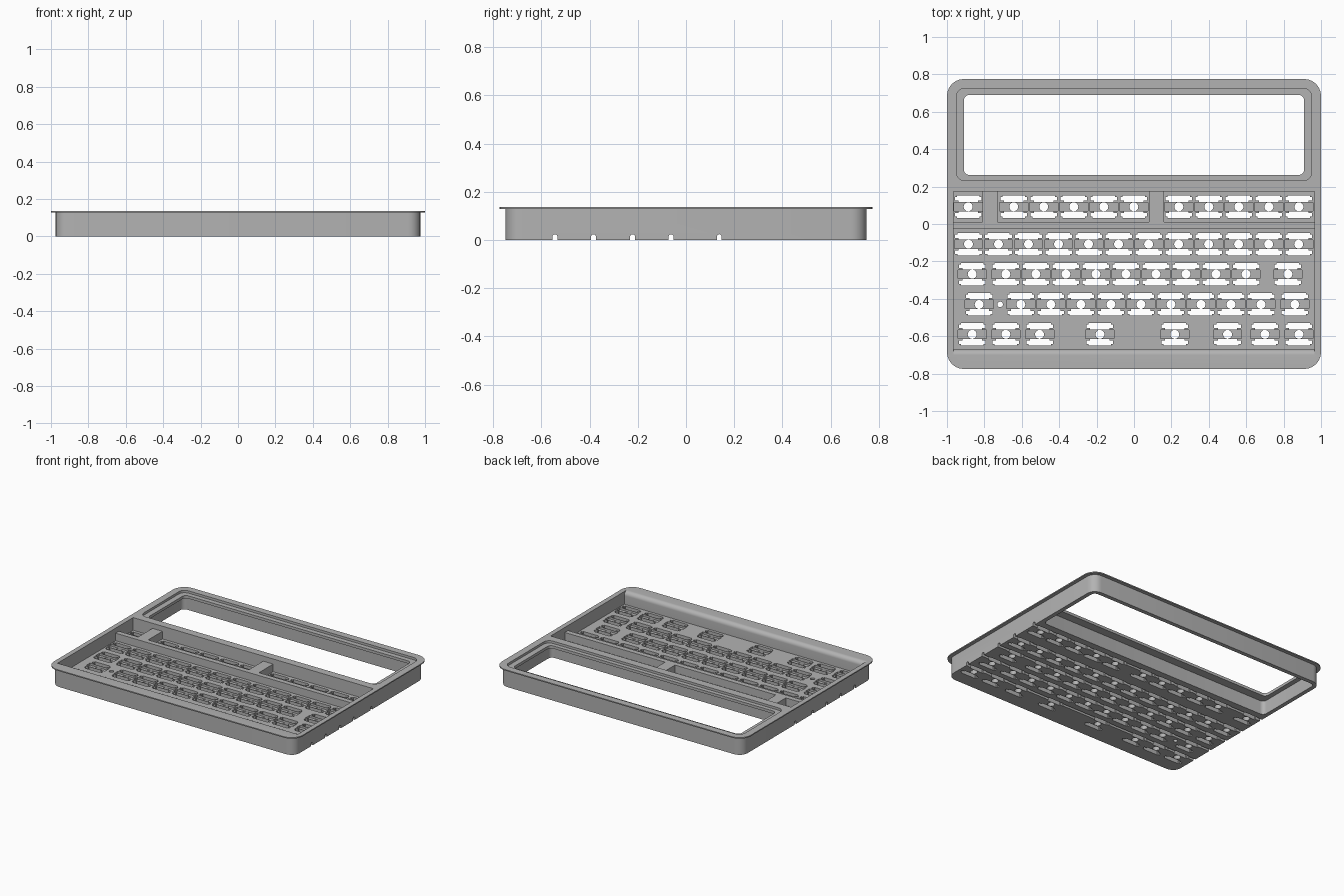
import bpy, bmesh
from math import pi, cos, sin
from mathutils import Vector

cube = bpy.data.objects.get("Cube")
if cube:
    bpy.data.objects.remove(cube)

grey = bpy.data.materials.new("neutral grey")
grey.use_nodes = True
GREY = (0.45, 0.45, 0.45, 1)
grey.diffuse_color = GREY
grey.node_tree.nodes["Principled BSDF"].inputs["Base Color"].default_value = GREY

TOP, FLOOR, RIDGE = 0.137, 0.045, 0.10


def rounded(x0, x1, y0, y1, r, steps=6):
    """Outline of a rounded rectangle."""
    pts = []
    corners = [(x1 - r, y1 - r), (x0 + r, y1 - r), (x0 + r, y0 + r), (x1 - r, y0 + r)]
    for q, (cx, cy) in enumerate(corners):
        for i in range(steps + 1):
            a = (q + i / steps) * pi / 2
            pts.append((cx + r * cos(a), cy + r * sin(a)))
    return pts


def rect(x0, x1, y0, y1):
    return [(x1, y1), (x0, y1), (x0, y0), (x1, y0)]


def circle(cx, cy, r, n=20):
    return [(cx + r * cos(2 * pi * i / n), cy + r * sin(2 * pi * i / n)) for i in range(n)]


def loft(bm, loops):
    """Closed solid through matching loops of 3D points."""
    rings = [[bm.verts.new(p) for p in loop] for loop in loops]
    bm.faces.new(rings[0])
    bm.faces.new(rings[-1])
    for a, b in zip(rings, rings[1:]):
        for i in range(len(a)):
            j = (i + 1) % len(a)
            bm.faces.new((a[i], a[j], b[j], b[i]))


def make(name, solids):
    bm = bmesh.new()
    for loops in solids:
        loft(bm, loops)
    bmesh.ops.recalc_face_normals(bm, faces=bm.faces)
    mesh = bpy.data.meshes.new(name)
    bm.to_mesh(mesh)
    bm.free()
    mesh.materials.append(grey)
    obj = bpy.data.objects.new(name, mesh)
    bpy.context.collection.objects.link(obj)
    return obj


def up(outline, z0, z1):
    return [[Vector((x, y, z)) for x, y in outline] for z in (z0, z1)]


def along_x(profile, x0, x1):
    return [[Vector((x, y, z)) for y, z in profile] for x in (x0, x1)]


def cut(target, name, solids):
    cutter = make(name, solids)
    cutter.hide_render = True
    mod = target.modifiers.new(name, "BOOLEAN")
    mod.operation, mod.solver, mod.object = "DIFFERENCE", "EXACT", cutter
    bpy.context.view_layer.objects.active = target
    bpy.ops.object.modifier_apply(modifier=name)
    bpy.data.objects.remove(cutter)


# Case body with a thin overhanging flange
body = rounded(-0.975, 0.975, -0.75, 0.75, 0.065)
flange = rounded(-1, 1, -0.775, 0.775, 0.09)
levels = [(body, 0), (body, 0.129), (flange, 0.129), (flange, TOP)]
case = make("keyboard_case", [[[Vector((x, y, z)) for x, y in o] for o, z in levels]])

# Key well, with a rounded front lip and a lower ridge behind the main rows
lip = [(-0.70 + 0.03 * cos(i * pi / 16), TOP - 0.03 + 0.03 * sin(i * pi / 16)) for i in range(9)]
well = [(0.175, 0.2), (0.175, RIDGE), (-0.025, RIDGE), (-0.025, FLOOR), (-0.67, FLOOR)]
cut(case, "key_well", [along_x(well + lip + [(-0.70, 0.2)], -0.965, 0.965)])

# Top row pockets, leaving two bridges
spans = [(-0.965, -0.81), (-0.73, 0.08), (0.16, 0.965)]
cut(case, "top_row_pockets", [up(rect(a, b, 0.012, 0.175), FLOOR, 0.15) for a, b in spans])

# Screen recess, hollow underside and window
cut(case, "screen_recess", [up(rounded(-0.95, 0.95, 0.232, 0.725, 0.045), 0.12, 0.2)])
cut(case, "screen_hollow", [up(rounded(-0.945, 0.945, 0.2, 0.72, 0.03), -0.1, RIDGE)])
cut(case, "screen_window", [up(rounded(-0.91, 0.91, 0.262, 0.69, 0.03), 0.05, 0.2)])

# Key positions by row
PITCH = 0.1605


def run(start, count):
    return [start + PITCH * i for i in range(count)]


rows = {
    0.092: [-0.887] + run(-0.643, 5) + run(0.24, 5),
    -0.108: run(-0.885, 12),
    -0.268: [-0.865] + run(-0.685, 9) + [0.823],
    -0.43: [-0.828] + run(-0.605, 9) + [0.86],
    -0.59: [-0.865, -0.685, -0.505, -0.182, 0.218, 0.5, 0.7, 0.882],
}
keys = [(x, y) for y, xs in rows.items() for x in xs]

# Shallow seat across the middle of each key
cut(case, "key_seats", [up(rect(x - 0.076, x + 0.076, y - 0.023, y + 0.023), 0.03, 0.06)
                        for x, y in keys])

# Stepped slots above and below each seat, and a round hole in its middle
through = []
for x, y in keys:
    for s in (1, -1):
        half = [(0.052, 0.025), (0.052, 0.034), (0.071, 0.034), (0.071, 0.052),
                (0.06, 0.052), (0.06, 0.06)]
        outline = half + [(-px, py) for px, py in reversed(half)]
        through.append(up([(x + px, y + s * py) for px, py in outline], -0.1, 0.09))
    through.append(up(circle(x, y, 0.024), -0.1, 0.09))
through.append(up(circle(-0.716, -0.43, 0.015), -0.1, 0.09))
cut(case, "key_openings", through)

# Round-topped wire channels along the underside
channels = []
for y in rows:
    c = y + 0.046
    arch = [(c + 0.01 * cos(i * pi / 8), 0.014 + 0.01 * sin(i * pi / 8)) for i in range(9)]
    channels.append(along_x(arch + [(c - 0.01, -0.05), (c + 0.01, -0.05)], -1.1, 1.1))
cut(case, "wire_channels", channels)

# Smooth the curves, keep the edges sharp
case.select_set(True)
bpy.context.view_layer.objects.active = case
bpy.ops.object.shade_smooth_by_angle(angle=pi / 6)
